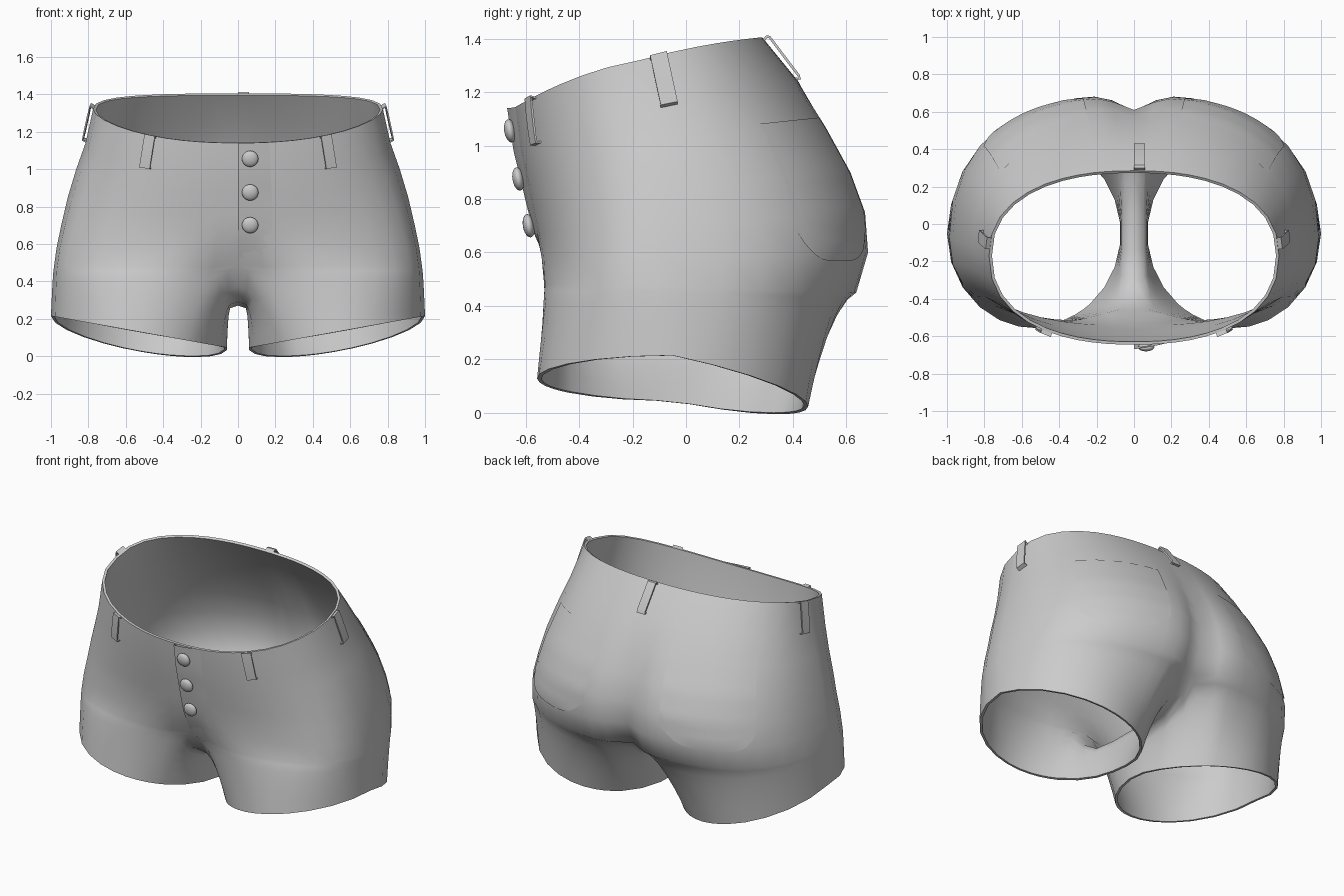
import bpy, bmesh, math
from mathutils import Vector

if "Cube" in bpy.data.objects:
    bpy.data.objects.remove(bpy.data.objects["Cube"])

fabric = bpy.data.materials.new("grey_fabric")
fabric.diffuse_color = (0.6, 0.6, 0.6, 1)
fabric.use_nodes = True
fabric.node_tree.nodes["Principled BSDF"].inputs["Base Color"].default_value = fabric.diffuse_color

# Torso rings: half width, side y, front y, back y, front z, side z, back z,
# squareness, back cleft depth, front hollow depth
ROWS = [
    (.775, -.17, -.645, .285, 1.14, 1.32, 1.405, .87, .00, .00),
    (.815, -.15, -.625, .42, .98, 1.14, 1.24, .86, .00, .00),
    (.865, -.12, -.600, .53, .86, 1.00, 1.07, .86, .02, .00),
    (.910, -.10, -.580, .625, .76, .85, .90, .84, .05, .00),
    (.945, -.09, -.560, .68, .67, .70, .75, .83, .07, .00),
    (.970, -.08, -.555, .69, .58, .58, .60, .80, .085, .03),
    (.985, -.08, -.550, .645, .48, .47, .45, .78, .10, .075),
]


def surf(t, v):
    """Point on the half torso: t = 0 front seam to pi back seam, v = ring."""
    i = max(0, min(int(v), len(ROWS) - 2))
    f = v - i
    X, ys, yf, yb, zf, zs, zb, q, db, df = [a + (b - a) * f for a, b in zip(ROWS[i], ROWS[i + 1])]
    c = math.cos(t)
    k = abs(c) ** q
    x = X * max(0, math.sin(t)) ** q
    if x < 1e-4:
        x = 0
    ye, ze = (yf, zf) if c > 0 else (yb, zb)
    y, z = ys + (ye - ys) * k, zs + (ze - zs) * k
    z += (.1 if c > 0 else .04) * k * (1 - k) * max(0, 1 - v / 3)
    if c > 0:
        y += df * math.exp(-(x / .22) ** 2)
    else:
        y -= db * math.exp(-(x / .11) ** 2)
    return Vector((x, y, z))


def normal(t, v):
    e = .03
    n = (surf(t + e, v) - surf(t - e, v)).cross(surf(t, v + .1) - surf(t, v - .1))
    n.normalize()
    return n if n.dot(surf(t, v) - Vector((0, -.05, surf(t, v).z))) > 0 else -n


def make(name, verts, faces, thick=0, mirror=False, angle=40):
    me = bpy.data.meshes.new(name)
    me.from_pydata([tuple(p) for p in verts], [], faces)
    bm = bmesh.new()
    bm.from_mesh(me)
    bmesh.ops.recalc_face_normals(bm, faces=bm.faces)
    # Open sheets must face away from the body axis
    s = sum(f.normal.dot(f.calc_center_median() - Vector((0, -.05, f.calc_center_median().z)))
            * f.calc_area() for f in bm.faces)
    if s < 0:
        bmesh.ops.reverse_faces(bm, faces=bm.faces)
    bm.to_mesh(me)
    bm.free()
    ob = bpy.data.objects.new(name, me)
    bpy.context.collection.objects.link(ob)
    me.materials.append(fabric)
    if mirror:
        m = ob.modifiers.new("mirror", 'MIRROR')
        m.use_clip = True
        m.merge_threshold = .002
    if thick:
        m = ob.modifiers.new("cloth", 'SOLIDIFY')
        m.thickness, m.offset = thick, -1
    bpy.ops.object.select_all(action='DESELECT')
    ob.select_set(True)
    bpy.context.view_layer.objects.active = ob
    # Apply first so that the cloth rims stay crisp
    for m in list(ob.modifiers):
        bpy.ops.object.modifier_apply(modifier=m.name)
    bpy.ops.object.shade_smooth_by_angle(angle=math.radians(angle))
    return ob


def grid_faces(rows, cols):
    return [(r * cols + c, r * cols + c + 1, (r + 1) * cols + c + 1, (r + 1) * cols + c)
            for r in range(rows - 1) for c in range(cols - 1)]


# Shorts body: half torso grid, then a leg tube closed by the crotch seam
N = 22
cols = N + 1
T = [math.pi * c / N - .25 * math.sin(2 * math.pi * c / N) for c in range(cols)]
verts = [surf(t, r) for r in range(len(ROWS)) for t in T]
faces = grid_faces(len(ROWS), cols)
last = (len(ROWS) - 1) * cols
crotch = [(0, .45, .36), (0, .27, .29), (0, .06, .27), (0, -.14, .27), (0, -.31, .29), (0, -.43, .37)]
ring = list(range(last, last + cols)) + list(range(len(verts), len(verts) + len(crotch)))
verts += [Vector(p) for p in crotch]
top = [verts[i].copy() for i in ring]
A = math.radians(50)


def hem(j):
    """Leg opening, running round the outside and back along the inner thigh."""
    if j <= N:
        a = A + (2 * math.pi - 2 * A) * T[j] / math.pi
    else:
        a = -A + 2 * A * (j - N) / (len(crotch) + 1)
    u, w = -math.cos(a), -math.sin(a)
    return Vector((.528 + .472 * u, -.05 + .507 * w, .13 + .085 * u - .105 * max(w, 0)))


for s in (.06, .2, .4, .6, .8, 1):
    new = list(range(len(verts), len(verts) + len(ring)))
    for j, p in enumerate(top):
        h = hem(j)
        inner = j > N
        e = s ** (.5 if inner or j in (0, N) else .7)
        q = p.lerp(h, e)
        if inner:
            d = min(j - N, len(crotch) + 1 - (j - N))
            q.x = p.x + (h.x - p.x) * s ** (.38, .25, .12)[min(d, 3) - 1]
        q.z = p.z + (h.z - p.z) * s
        verts.append(q)
    n = len(ring)
    faces += [(ring[j], ring[(j + 1) % n], new[(j + 1) % n], new[j]) for j in range(n)]
    ring = new
make("shorts_body", verts, faces, thick=.016, mirror=True, angle=60)

# Fly placket: a raised edge on the centre line that fades into the cloth
pts = []
vs = [i * .5 for i in range(12)]
for v in vs:
    p = surf(0, v)
    p.y += .01
    pts.append(p)
    for k in range(5):
        p = surf(.2 * k / 4, v)
        p.y -= .024 * (1 - k / 4) * (1 - v / 6) - .004 * k / 4
        pts.append(p)
make("fly_placket", pts, grid_faces(len(vs), 6), angle=35)


# Belt loops: a strip that stands off the waistband and tucks in at both ends
def belt_loop(name, t, width):
    pts = []
    path = [(.02, -.005), (-.02, .02), (.3, .022), (.75, .022), (1.04, .02), (1.06, -.005)]
    for v, off in path:
        n = normal(t, max(.15, v))
        tan = (surf(t + .04, v) - surf(t - .04, v)).normalized()
        for side in (-1, 1):
            pts.append(surf(t, v) + n * off + tan * side * width / 2)
    make(name, pts, grid_faces(len(path), 2), thick=.008, mirror=True, angle=30)


belt_loop("front_belt_loop", .59, .06)
belt_loop("side_belt_loop", 1.68, .065)

pts = []
path = [(.285, 1.395), (.30, 1.412), (.315, 1.41), (.425, 1.265), (.43, 1.247), (.41, 1.245)]
for y, z in path:
    pts += [(0, y, z), (.058, y, z)]
make("back_belt_loop", pts, grid_faces(len(path), 2), thick=.01, angle=30)

# Back pockets: flush patches with rounded lower corners
pts = []
R, C = 13, 17
for r in range(R):
    for c in range(C):
        k = 2 * c / (C - 1) - 1
        t = 2.56 + .36 * k
        v = 1.8 + (3.4 - .8 * abs(k) ** 4) * r / (R - 1)
        pts.append(surf(t, v) + normal(t, v) * .003)
make("back_pocket", pts, grid_faces(R, C), mirror=True, angle=60)

# Fly buttons: flattened domes tilted with the front
for i, (y, z) in enumerate([(-.658, 1.055), (-.627, .875), (-.588, .70)]):
    bpy.ops.mesh.primitive_uv_sphere_add(segments=20, ring_count=12, radius=.044,
                                         location=(.065, y, z), rotation=(math.radians(100), 0, 0))
    b = bpy.context.object
    b.name = "fly_button_%d" % (i + 1)
    b.scale.z = .5
    b.data.materials.append(fabric)
    bpy.ops.object.shade_smooth_by_angle(angle=math.radians(40))
